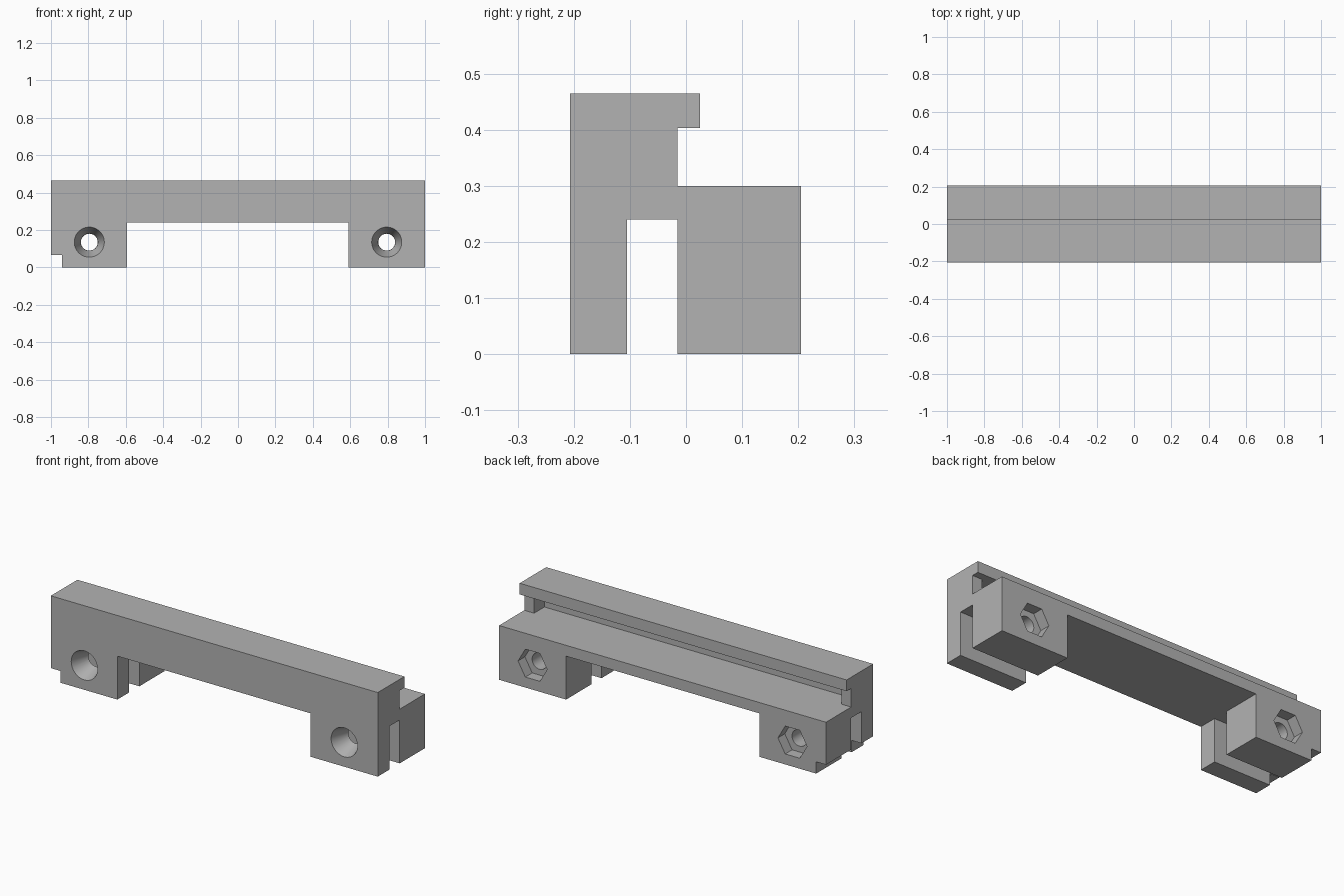
import bpy, bmesh
from math import radians, pi
from mathutils import Matrix, Vector

cube = bpy.data.objects.get("Cube")
if cube:
    bpy.data.objects.remove(cube, do_unlink=True)

grey = bpy.data.materials.new("plain grey")
grey.use_nodes = True
color = (0.45, 0.45, 0.45, 1)
grey.diffuse_color = color
grey.node_tree.nodes["Principled BSDF"].inputs["Base Color"].default_value = color


def add_object(name, bm):
    bmesh.ops.recalc_face_normals(bm, faces=bm.faces[:])
    mesh = bpy.data.meshes.new(name)
    bm.to_mesh(mesh)
    bm.free()
    mesh.materials.append(grey)
    obj = bpy.data.objects.new(name, mesh)
    bpy.context.scene.collection.objects.link(obj)
    return obj


def box(name, low, high):
    bm = bmesh.new()
    low, high = Vector(low), Vector(high)
    bmesh.ops.create_cube(bm, size=1, matrix=Matrix.Translation((low + high) / 2)
                          @ Matrix.Diagonal((*(high - low), 1)))
    return add_object(name, bm)


def bore(name, x, y1, y2, r1, r2, sides, turn=0):
    """Cone or prism along y, from y1 (radius r1) to y2 (radius r2)."""
    bm = bmesh.new()
    place = (Matrix.Translation((x, (y1 + y2) / 2, HOLE_Z))
             @ Matrix.Rotation(radians(-90), 4, 'X') @ Matrix.Rotation(turn, 4, 'Z'))
    bmesh.ops.create_cone(bm, cap_ends=True, segments=sides, radius1=r1,
                          radius2=r2, depth=y2 - y1, matrix=place)
    return add_object(name, bm)


FRONT, BACK, SLOT_FRONT, SLOT_BACK = -0.207, 0.205, -0.105, -0.015
HOLE_X, HOLE_Z = 0.795, 0.135

# Clamp body: stepped side profile swept along x
profile = [(FRONT, 0), (SLOT_FRONT, 0), (SLOT_FRONT, 0.24), (SLOT_BACK, 0.24),
           (SLOT_BACK, 0), (BACK, 0), (BACK, 0.3), (SLOT_BACK, 0.3),
           (SLOT_BACK, 0.403), (0.025, 0.403), (0.025, 0.465), (FRONT, 0.465)]
bm = bmesh.new()
face = bm.faces.new([bm.verts.new((-1, y, z)) for y, z in profile])
swept = bmesh.ops.extrude_face_region(bm, geom=[face])
bmesh.ops.translate(bm, vec=(2, 0, 0),
                    verts=[v for v in swept["geom"] if isinstance(v, bmesh.types.BMVert)])
body = add_object("clamp_body", bm)

# Gap between the legs, corner notch and recess under the lip
cutters = [
    box("leg_gap", (-0.593, -1, -1), (0.59, 1, 0.24)),
    box("corner_notch", (-2, -1, -1), (-0.94, 1, 0.065)),
    box("lip_recess", (-0.94, SLOT_FRONT, 0.3), (0.94, 0, 0.403)),
]
# Bolt holes with a countersunk front and a hexagonal nut pocket behind
for x in (-HOLE_X, HOLE_X):
    cutters += [
        bore("bolt_hole", x, -0.5, 0.5, 0.045, 0.045, 48),
        bore("countersink", x, FRONT - 0.002, SLOT_FRONT + 0.002, 0.081, 0.045, 48),
        bore("nut_pocket", x, BACK - 0.06, 0.5, 0.089, 0.089, 6, pi / 2),
    ]

bpy.context.view_layer.objects.active = body
for cutter in cutters:
    mod = body.modifiers.new(cutter.name, 'BOOLEAN')
    mod.operation = 'DIFFERENCE'
    mod.solver = 'EXACT'
    mod.object = cutter
    bpy.ops.object.modifier_apply(modifier=mod.name)
    bpy.data.objects.remove(cutter, do_unlink=True)

# Smooth bores, crisp edges
bpy.ops.object.select_all(action='DESELECT')
body.select_set(True)
bpy.ops.object.shade_smooth_by_angle(angle=radians(20))
